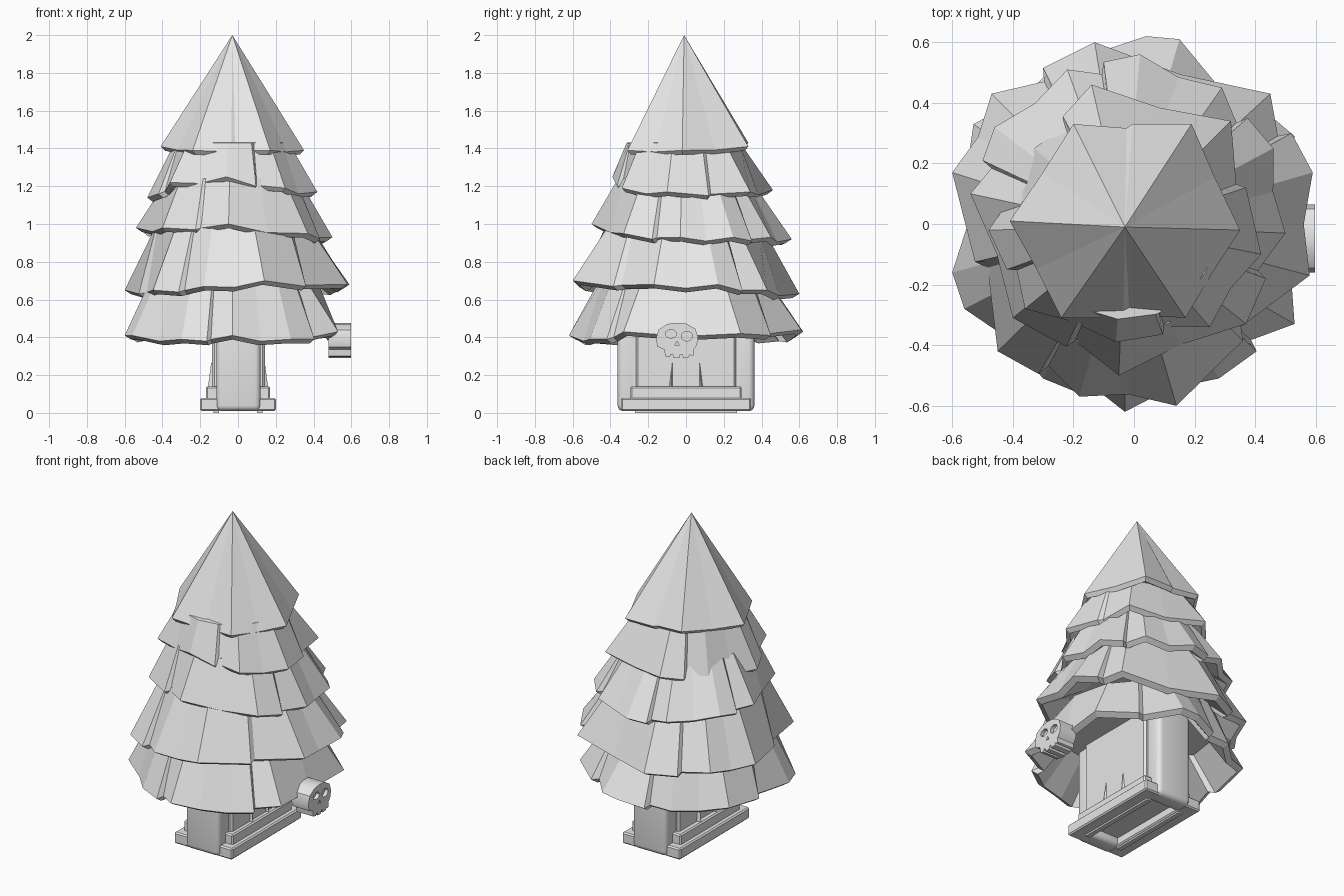
import bpy, bmesh, math
from mathutils import Vector

if "Cube" in bpy.data.objects:
    bpy.data.objects.remove(bpy.data.objects["Cube"])

grey = bpy.data.materials.new("light_grey")
grey.diffuse_color = (0.8, 0.8, 0.8, 1)
grey.use_nodes = True
grey.node_tree.nodes["Principled BSDF"].inputs["Base Color"].default_value = grey.diffuse_color


def finish(bm, name):
    bmesh.ops.recalc_face_normals(bm, faces=bm.faces[:])
    me = bpy.data.meshes.new(name)
    bm.to_mesh(me)
    bm.free()
    me.materials.append(grey)
    ob = bpy.data.objects.new(name, me)
    bpy.context.collection.objects.link(ob)
    return ob


def box(name, x0, x1, y0, y1, z0, z1, bevel=0.0, segments=1):
    bm = bmesh.new()
    bmesh.ops.create_cube(bm, size=1)
    for v in bm.verts:
        v.co = ((x0 + x1) / 2 + v.co.x * (x1 - x0),
                (y0 + y1) / 2 + v.co.y * (y1 - y0),
                (z0 + z1) / 2 + v.co.z * (z1 - z0))
    if bevel:
        bmesh.ops.bevel(bm, geom=bm.edges[:], offset=bevel, segments=segments,
                        profile=0.5, affect='EDGES')
    return finish(bm, name)


def smooth(ob):
    bpy.ops.object.select_all(action='DESELECT')
    ob.select_set(True)
    bpy.context.view_layer.objects.active = ob
    bpy.ops.object.shade_smooth_by_angle(angle=math.radians(35))


def prism_x(name, outline, x0, x1):
    bm = bmesh.new()
    f = bm.faces.new([bm.verts.new((x0, y, z)) for y, z in outline])
    ext = bmesh.ops.extrude_face_region(bm, geom=[f])["geom"]
    bmesh.ops.translate(bm, vec=(x1 - x0, 0, 0),
                        verts=[e for e in ext if isinstance(e, bmesh.types.BMVert)])
    return finish(bm, name)


# Branch tiers: jagged skirts with a few pleats, thick rims and hollow undersides
AXIS = Vector((-0.03, -0.01, 0))


def tier(name, corners, neck_z, neck_r, inner_z, notch=0.96, dip=0.02, every=2):
    pts = [Vector(c) - AXIS for c in corners]
    pts.sort(key=lambda p: math.atan2(p.y, p.x))
    rim = []
    for i, p in enumerate(pts):
        q = pts[(i + 1) % len(pts)]
        rim.append(p)
        if (q - p).length > 0.2:
            # every other side has a stepped pleat, the rest a plain notch
            steps = ((0.5, notch, dip),) if i % every else (
                (0.5, 1.0, dip), (0.55, notch - 0.03, dip * 0.6))
            for t, k, d in steps:
                m = p.lerp(q, t)
                rim.append(Vector((m.x * k, m.y * k, m.z - d)))
    bm = bmesh.new()

    def ring(f):
        return [bm.verts.new(f(p) + AXIS) for p in rim]

    def scaled(k, z=None, dz=0.0):
        return ring(lambda p: Vector((p.x * k, p.y * k, p.z + dz if z is None else z)))

    def fan(r, z):
        c = bm.verts.new(AXIS + Vector((0, 0, z)))
        for i in range(len(r)):
            bm.faces.new((r[i], r[(i + 1) % len(r)], c))

    def bridge(a, b):
        n = len(a)
        for i in range(n):
            bm.faces.new((a[i], a[(i + 1) % n], b[(i + 1) % n], b[i]))

    edge = scaled(1)
    lip = scaled(0.94, dz=-0.022)
    inside = scaled(0.68, inner_z)
    bridge(edge, lip)
    bridge(lip, inside)
    fan(inside, inner_z)
    if neck_r:
        neck = ring(lambda p: Vector((p.x, p.y, 0)).normalized() * neck_r
                    + Vector((0, 0, neck_z)))
        bridge(edge, neck)
        fan(neck, neck_z + 0.02)
    else:
        fan(edge, neck_z)
    return finish(bm, name)


tier("top_branches", [
    (0.35, -0.02, 1.39), (0.17, -0.31, 1.39), (-0.24, -0.31, 1.39),
    (-0.41, 0.01, 1.41), (-0.20, 0.33, 1.43), (0.19, 0.33, 1.41)],
    2.0, 0, 1.45, 0.99, 0.008, 3)
tier("upper_branches", [
    (0.42, -0.10, 1.17), (0.25, -0.34, 1.19), (-0.06, -0.39, 1.25),
    (-0.36, -0.28, 1.22), (-0.48, -0.02, 1.14), (-0.33, 0.25, 1.16),
    (-0.14, 0.46, 1.18), (0.32, 0.34, 1.17)],
    1.43, 0.305, 1.25)
tier("middle_branches", [
    (0.50, -0.03, 0.93), (0.37, -0.33, 0.95), (-0.05, -0.50, 1.00),
    (-0.40, -0.31, 0.98), (-0.54, 0.10, 0.98), (-0.46, 0.32, 0.97),
    (-0.22, 0.51, 0.94), (0.02, 0.56, 0.92), (0.29, 0.45, 0.93),
    (0.46, 0.25, 0.93)],
    1.24, 0.35, 1.02)
tier("lower_branches", [
    (0.58, -0.17, 0.68), (0.14, -0.60, 0.70),
    (-0.18, -0.57, 0.67), (-0.45, -0.42, 0.65), (-0.60, 0.17, 0.65),
    (-0.47, 0.43, 0.66), (-0.13, 0.60, 0.63), (0.45, 0.43, 0.65),
    (0.59, 0.17, 0.68)],
    1.0, 0.41, 0.74)
tier("bottom_branches", [
    (0.15, 0.61, 0.44), (0.53, 0.29, 0.42), (0.53, -0.33, 0.43),
    (0.28, -0.51, 0.39), (-0.03, -0.62, 0.41), (-0.30, -0.51, 0.39),
    (-0.56, -0.28, 0.41), (-0.60, -0.16, 0.41), (-0.53, 0.33, 0.42),
    (-0.26, 0.52, 0.40), (0.04, 0.62, 0.43)],
    0.70, 0.45, 0.58)

# Trunk: rounded end posts, wall between them, raised panel, hollow underside
for side in (-1, 1):
    y0, y1 = sorted((side * 0.25, side * 0.362))
    smooth(box("trunk_post", -0.115, 0.12, y0, y1, 0.01, 0.6, 0.03, 4))
box("trunk_wall", -0.115, 0.12, -0.3, 0.3, 0.06, 0.6)
box("trunk_panel", -0.137, 0.142, -0.265, 0.265, 0.1, 0.6, 0.012)

# Stepped plinth rails on both long sides
for side in (-1, 1):
    def rail(name, xa, xb, y, z0, z1, bevel):
        x0, x1 = sorted((side * xa, side * xb))
        box(name, x0, x1, -y, y, z0, z1, bevel)
    rail("plinth_lower", 0.09, 0.2, 0.345, 0.01, 0.08, 0.008)
    rail("plinth_upper", 0.1, 0.17, 0.295, 0.07, 0.14, 0.008)
    rail("plinth_foot", 0.1, 0.13, 0.27, 0.0, 0.03, 0)

# Slim root wedges on both panels
for side in (-1, 1):
    for y in (-0.08, 0.08):
        bm = bmesh.new()
        base = [bm.verts.new((side * x, y + dy, 0.13))
                for x, dy in ((0.13, -0.016), (0.13, 0.016), (0.16, 0))]
        tip = bm.verts.new((side * 0.14, y * 0.9, 0.28))
        bm.faces.new(base)
        for i in range(3):
            bm.faces.new((base[i], base[(i + 1) % 3], tip))
        finish(bm, "root_wedge")

# Skull ornament facing +x, with sunken eyes and nose
skull = prism_x("skull_ornament", [
    (-0.11, 0.30), (-0.085, 0.295), (-0.08, 0.31), (-0.07, 0.31),
    (-0.065, 0.29), (-0.035, 0.29), (-0.03, 0.31), (-0.02, 0.31),
    (-0.015, 0.29), (0.015, 0.295), (0.02, 0.31), (0.03, 0.30),
    (0.04, 0.305), (0.04, 0.335), (0.058, 0.36), (0.065, 0.40),
    (0.05, 0.445), (0.0, 0.473), (-0.05, 0.477), (-0.1, 0.47),
    (-0.145, 0.44), (-0.16, 0.39), (-0.15, 0.35), (-0.115, 0.335)], 0.48, 0.597)


def oval(y, z, ry, rz, n=12):
    return [(y + ry * math.cos(2 * math.pi * i / n),
             z + rz * math.sin(2 * math.pi * i / n)) for i in range(n)]


holes = [("eye_cutter_a", oval(-0.08, 0.418, 0.03, 0.022)),
         ("eye_cutter_b", oval(0.005, 0.406, 0.03, 0.026)),
         ("nose_cutter", [(-0.06, 0.357), (-0.036, 0.357), (-0.048, 0.38)])]
for name, outline in holes:
    cutter = prism_x(name, outline, 0.575, 0.65)
    cutter.hide_render = True
    cutter.hide_set(True)
    mod = skull.modifiers.new(name, 'BOOLEAN')
    mod.operation = 'DIFFERENCE'
    mod.solver = 'EXACT'
    mod.object = cutter
smooth(skull)
